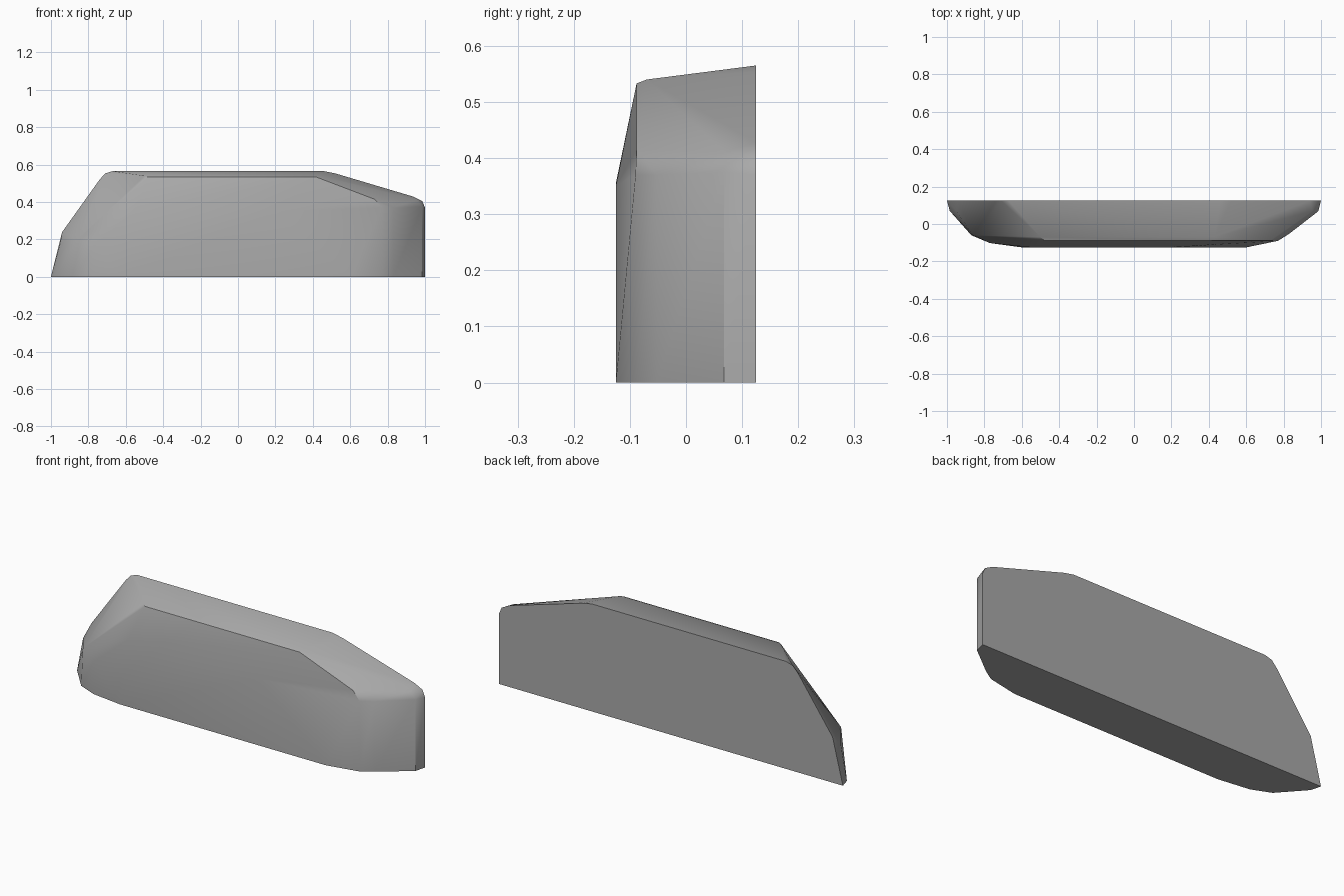
import bpy, bmesh, math

if "Cube" in bpy.data.objects:
    bpy.data.objects.remove(bpy.data.objects["Cube"])

# Flat rear outline (x, z)
rear = [(-1, 0), (-0.94, 0.24), (-0.74, 0.52), (-0.71, 0.553), (-0.67, 0.565),
        (0.46, 0.565), (0.52, 0.553), (0.94, 0.428), (0.985, 0.405), (1, 0.37), (1, 0)]
# Footprint on the ground (x, y)
foot = [(-0.985, 0.07), (-0.87, -0.06), (-0.77, -0.102), (-0.6, -0.125),
        (0.6, -0.125), (0.77, -0.09), (0.83, -0.052), (0.985, 0.068)]
# Shoulder ridges, nose and tail corners (x, y, z)
ridge = [(-0.55, -0.125, 0.355), (0.2, -0.125, 0.35),
         (-0.77, -0.102, 0.17), (-0.86, -0.06, 0.2), (-0.95, 0.07, 0.18),
         (-0.48, -0.088, 0.533), (0.42, -0.088, 0.533),
         (-0.5, -0.07, 0.54), (0.43, -0.07, 0.54),
         (0.73, -0.088, 0.415), (0.77, -0.09, 0.37),
         (0.83, -0.052, 0.37), (0.985, 0.068, 0.375), (0.955, 0.07, 0.41)]

points = [(x, 0.125, z) for x, z in rear] + [(x, y, 0) for x, y in foot] + ridge

# Body: faceted shell around the outlines
bm = bmesh.new()
for p in points:
    bm.verts.new(p)
hull = bmesh.ops.convex_hull(bm, input=bm.verts)
loose = [v for v in bm.verts if not v.link_faces]
bmesh.ops.delete(bm, geom=loose, context='VERTS')
bmesh.ops.dissolve_limit(bm, angle_limit=math.radians(0.5), verts=bm.verts, edges=bm.edges)
bmesh.ops.recalc_face_normals(bm, faces=bm.faces)

mesh = bpy.data.meshes.new("body")
bm.to_mesh(mesh)
bm.free()
body = bpy.data.objects.new("body", mesh)
bpy.context.collection.objects.link(body)

grey = bpy.data.materials.new("grey")
grey.diffuse_color = (0.4, 0.4, 0.4, 1)
grey.use_nodes = True
grey.node_tree.nodes["Principled BSDF"].inputs["Base Color"].default_value = grey.diffuse_color
mesh.materials.append(grey)

# Soft shading over the gentle facets, crisp main edges
bpy.context.view_layer.objects.active = body
body.select_set(True)
bpy.ops.object.shade_smooth_by_angle(angle=math.radians(30))
